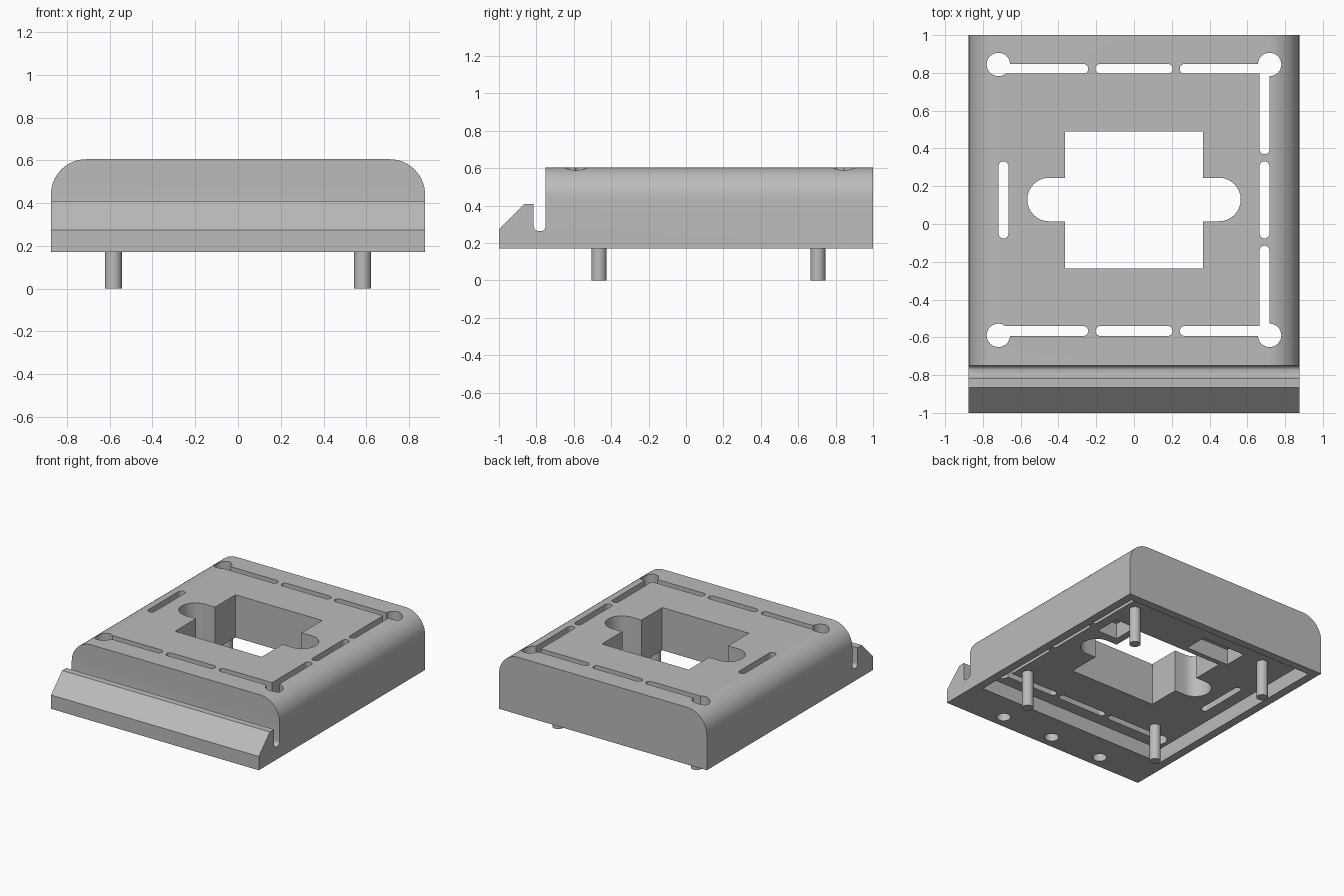
import bpy, bmesh
from math import sin, cos, pi
from mathutils import Matrix, Vector

if "Cube" in bpy.data.objects:
    bpy.data.objects.remove(bpy.data.objects["Cube"])

grey = bpy.data.materials.new("plain grey")
grey.use_nodes = True
grey.diffuse_color = (0.5, 0.5, 0.5, 1)
grey.node_tree.nodes["Principled BSDF"].inputs["Base Color"].default_value = (0.5, 0.5, 0.5, 1)

MID = 0.1275     # centre of the raised block along y
CEIL = 0.28      # roof of the underside recess


def arc(cx, cy, r, a0, a1, n):
    return [(cx + r * cos(a0 + (a1 - a0) * i / n), cy + r * sin(a0 + (a1 - a0) * i / n))
            for i in range(n + 1)]


def circle(cx, cy, r, n=32):
    return arc(cx, cy, r, 0, 2 * pi, n)[:-1]


def rect(x0, x1, y0, y1):
    return [(x0, y0), (x1, y0), (x1, y1), (x0, y1)]


def capsule(x0, x1, y, r):
    return arc(x1, y, r, -pi / 2, pi / 2, 16) + arc(x0, y, r, pi / 2, 3 * pi / 2, 16)


def prism(name, pts, lo, hi, turn=None):
    """Extrude a flat outline from lo to hi along z, then turn it."""
    bm = bmesh.new()
    face = bm.faces.new([bm.verts.new((x, y, lo)) for x, y in pts])
    top = bmesh.ops.extrude_face_region(bm, geom=[face])["geom"]
    bmesh.ops.translate(bm, vec=(0, 0, hi - lo),
                        verts=[v for v in top if isinstance(v, bmesh.types.BMVert)])
    if turn:
        bm.transform(turn)
    bmesh.ops.recalc_face_normals(bm, faces=bm.faces)
    me = bpy.data.meshes.new(name)
    bm.to_mesh(me)
    bm.free()
    ob = bpy.data.objects.new(name, me)
    bpy.context.collection.objects.link(ob)
    me.materials.append(grey)
    return ob


# Side outline: front lip, groove and raised block, swept across the width
outline = [(-1, 0.17), (1, 0.17), (1, 0.605), (-0.75, 0.605)]
outline += arc(-0.775, 0.29, 0.025, 0, -pi / 2, 6)
outline += arc(-0.79, 0.29, 0.025, -pi / 2, -pi, 6)
outline += [(-0.815, 0.41), (-0.865, 0.41), (-1, 0.275)]
yz_to_world = Matrix(((0, 0, 1, 0), (1, 0, 0, 0), (0, 1, 0, 0), (0, 0, 0, 1)))
body = prism("base_plate", outline, -0.875, 0.875, yz_to_world)

# Round the two long top edges
bm = bmesh.new()
bm.from_mesh(body.data)
long_edges = [e for e in bm.edges
              if all(v.co.z > 0.6 for v in e.verts)
              and abs(e.verts[0].co.x - e.verts[1].co.x) < 0.01]
bmesh.ops.bevel(bm, geom=long_edges, offset=0.165, segments=16, profile=0.5, affect='EDGES')
bm.to_mesh(body.data)
bm.free()

cutters = []


def cut(pts, lo=0.2, hi=0.8, turn=None):
    ob = prism("cutter", pts, lo, hi, turn)
    ob.hide_render = True
    cutters.append(ob)


# Underside recess
cut(rect(-0.81, 0.81, -0.685, 0.938), 0.0, CEIL)
# Central window with rounded side lobes
cut(rect(-0.365, 0.365, MID - 0.363, MID + 0.363))
cut(capsule(-0.45, 0.45, MID + 0.002, 0.115))
# Slot frame: three slots on each side
quarter = Matrix.Rotation(pi / 2, 4, 'Z')
shift = Matrix.Translation(Vector((0, MID, 0)))
for s in (-1, 1):
    for turn, off in ((shift, 0.694), (shift @ quarter, 0.691)):
        cut(capsule(-0.178, 0.178, s * off, 0.026), turn=turn)
        for e in (-1, 1):
            a, b = sorted((e * 0.268, e * 0.692))
            cut(capsule(a, b, s * off, 0.026), turn=turn)
# Round corner holes
for sx in (-1, 1):
    for sy in (-1, 1):
        cut(circle(sx * 0.718, MID + sy * 0.717, 0.062))
# Blind pockets in the recess roof
cut(rect(-0.41, -0.045, 0.53, 0.71), 0.2, 0.4)
cut(rect(0.42, 0.59, 0.31, 0.51), 0.2, 0.4)
# Blind round holes under the front lip
for x in (-0.44, 0, 0.44):
    cut(circle(x, -0.9, 0.05), 0.1, 0.27)

bpy.context.view_layer.objects.active = body
for c in cutters:
    mod = body.modifiers.new("cut", 'BOOLEAN')
    mod.operation = 'DIFFERENCE'
    mod.solver = 'EXACT'
    mod.object = c
    bpy.ops.object.modifier_apply(modifier=mod.name)
for c in cutters:
    bpy.data.objects.remove(c)

# Locating pins
parts = [body]
for sx, side in ((-1, "right"), (1, "left")):
    for y, end in ((-0.465, "front"), (0.705, "back")):
        parts.append(prism(f"{end}_{side}_pin", circle(sx * 0.583, y, 0.04), 0, CEIL + 0.01))

bpy.ops.object.select_all(action='DESELECT')
for ob in parts:
    ob.select_set(True)
bpy.context.view_layer.objects.active = body
bpy.ops.object.shade_smooth_by_angle(angle=pi / 6)
